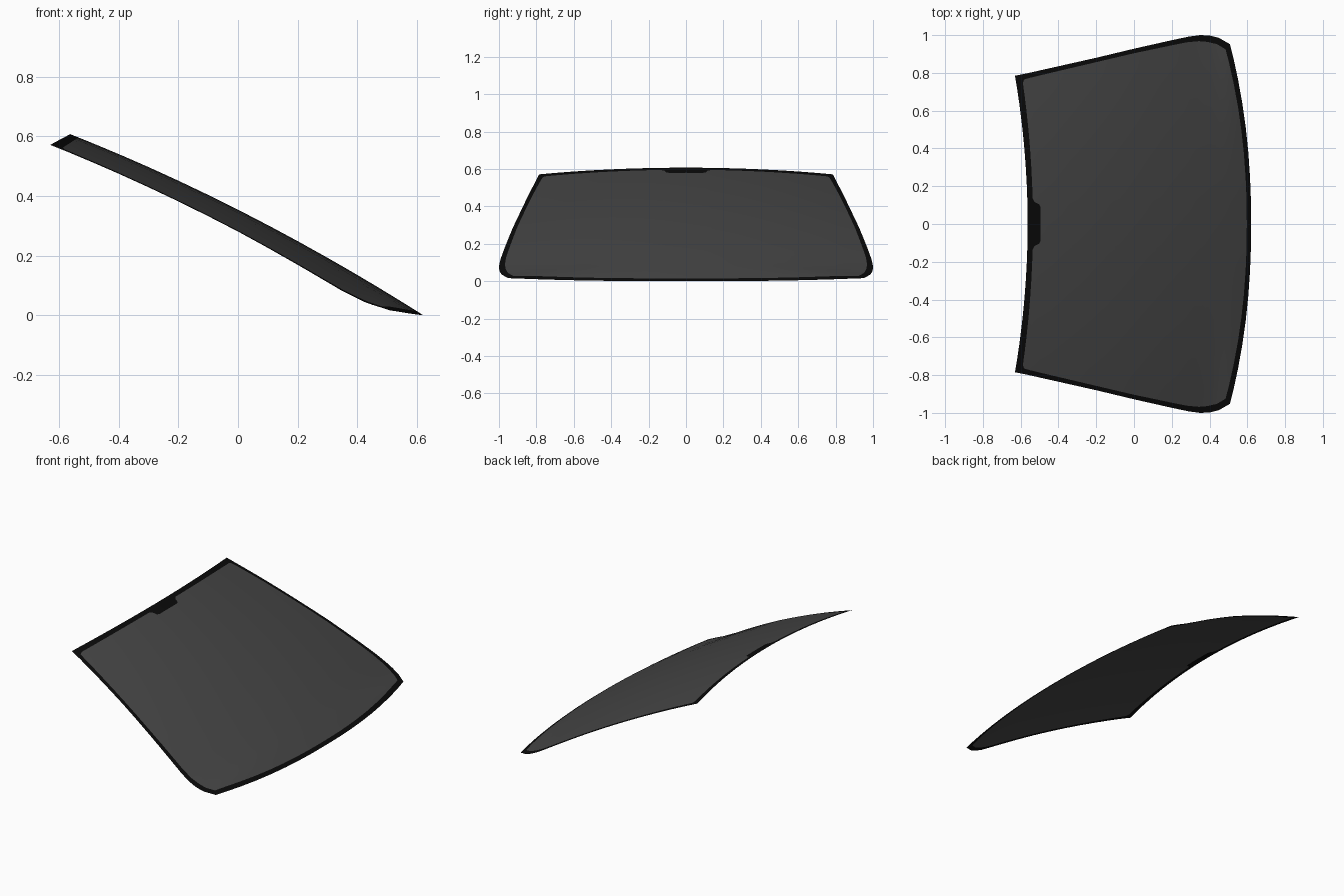
import bpy, bmesh
from mathutils import Vector

if "Cube" in bpy.data.objects:
    bpy.data.objects.remove(bpy.data.objects["Cube"])

# Curved windscreen: height falls along x and bows down towards the sides
BOW = [(-.63, .100), (0, .085), (.35, .083), (.43, .077), (.51, .059), (.70, .059)]


def interp(table, x):
    for (x0, y0), (x1, y1) in zip(table, table[1:]):
        if x <= x1:
            return y0 + (y1 - y0) * (x - x0) / (x1 - x0)
    return table[-1][1]


def on_surface(p):
    x, y = p
    return (x, y, .354 - .5067 * x - .1012 * x * x - interp(BOW, x) * y * y)


def refine(pts):
    out = []
    for a, b in zip(pts, pts[1:]):
        out += [Vector(a), (Vector(a) + Vector(b)) / 2]
    return out + [Vector(pts[-1])]


def build(name, verts, faces, color):
    bm = bmesh.new()
    vs = [bm.verts.new(on_surface(p)) for p in verts]
    for f in faces:
        face = bm.faces.new([vs[i] for i in f])
        face.normal_update()
        if face.normal.z < 0:
            face.normal_flip()
    me = bpy.data.meshes.new(name)
    bm.to_mesh(me)
    bm.free()
    ob = bpy.data.objects.new(name, me)
    bpy.context.collection.objects.link(ob)
    for p in me.polygons:
        p.use_smooth = True
    mat = bpy.data.materials.new(name + "_material")
    mat.diffuse_color = color
    mat.use_nodes = True
    mat.node_tree.nodes["Principled BSDF"].inputs["Base Color"].default_value = mat.diffuse_color
    me.materials.append(mat)
    mod = ob.modifiers.new("mirror", 'MIRROR')
    mod.use_axis = (False, True, False)
    mod.merge_threshold = .0005
    return ob


# Half outlines (y >= 0): side edges of the whole screen and of the clear glass
side_out = refine([(-.63, .785), (-.60, .791), (-.565, .798), (-.4, .835), (-.2, .88), (0, .928),
                   (.2, .973), (.29, .992), (.35, 1.0), (.40, .998), (.45, .985), (.508, .952)])
side_in = refine([(-.588, .745), (-.582, .765), (-.555, .773), (-.4, .81), (-.2, .857), (0, .904),
                  (.2, .946), (.28, .962), (.345, .968), (.39, .964), (.44, .952), (.485, .925)])

# Rear edge stations; the first few step around the mirror mount patch
ys = [0, .045, .09, .105, .115, .135, .2, .3, .4, .5, .6, .68, .745]
patch = [-.495, -.495, -.495, -.502, -.525]
us = [y / ys[-1] for y in ys]
rear_in = [Vector((patch[i] if i < 5 else -.535 - .053 * u * u, y))
           for i, (u, y) in enumerate(zip(us, ys))]
rear_out = [Vector((-.563 - .067 * u * u, .785 * u)) for u in us]
front_in = [Vector((.597 - .112 * u ** 2.2, .925 * u)) for u in us]
front_out = [Vector((.62 - .112 * u ** 2.2, .952 * u)) for u in us]

# Glass panel: blended patch between the four inner edges
n = len(us)
verts = []
for s in side_in:
    t = (s.x - side_in[0].x) / (side_in[-1].x - side_in[0].x)
    c = rear_in[0].lerp(front_in[0], t)
    for u, r, f in zip(us, rear_in, front_in):
        corners = rear_in[0].lerp(rear_in[-1], u).lerp(front_in[0].lerp(front_in[-1], u), t)
        verts.append(r.lerp(f, t) + c.lerp(s, u) - corners)
faces = [(j * n + i, j * n + i + 1, (j + 1) * n + i + 1, (j + 1) * n + i)
         for j in range(len(side_in) - 1) for i in range(n - 1)]
build("glass_panel", verts, faces, (.06, .06, .06, 1))

# Black border band including the mirror mount patch
outer = rear_out + side_out[1:-1] + front_out[::-1]
inner = rear_in + side_in[1:-1] + front_in[::-1]
m = len(outer)
build("black_border", outer + inner,
      [(i, i + 1, m + i + 1, m + i) for i in range(m - 1)], (.003, .003, .003, 1))
